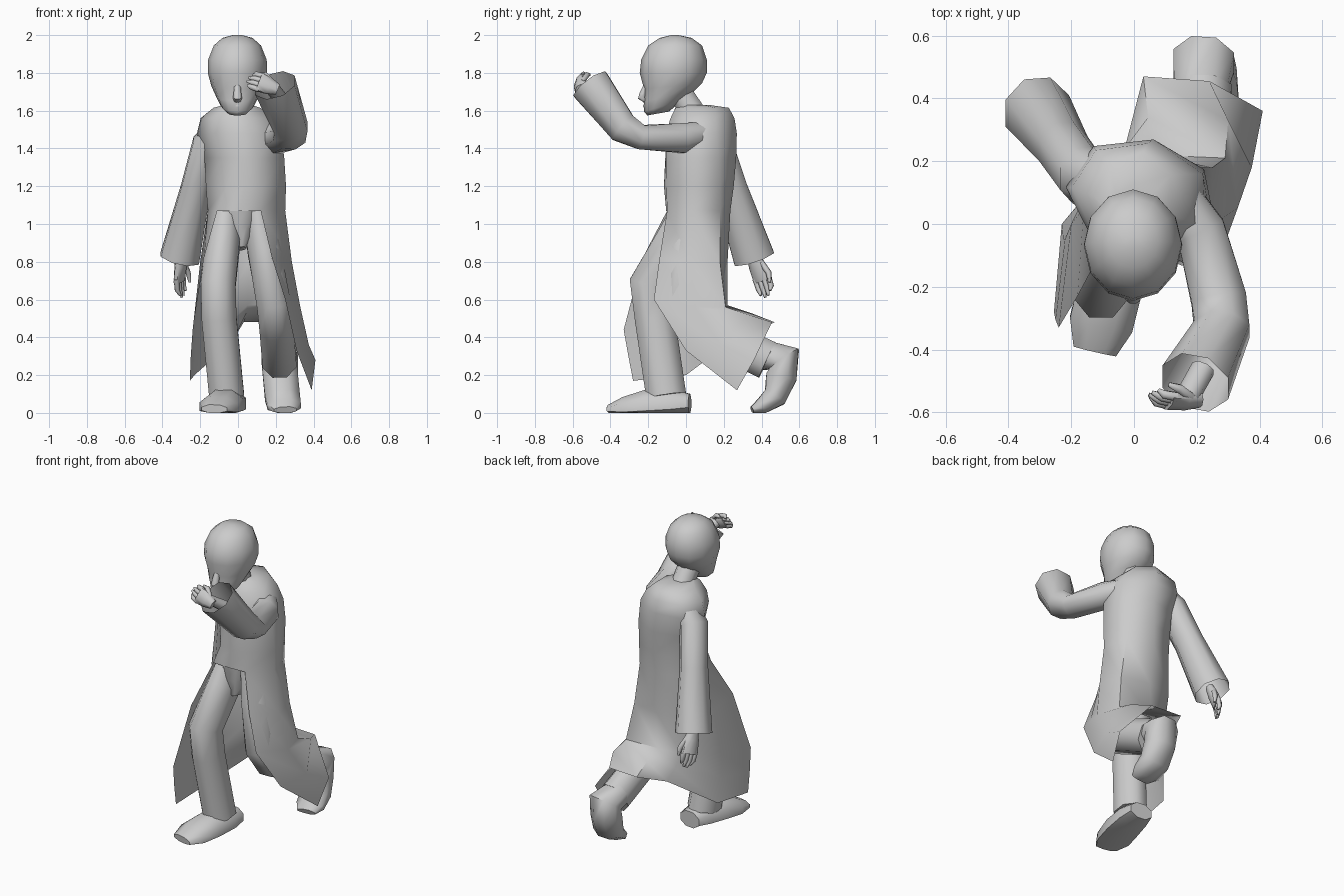
import bpy, math
from mathutils import Vector as V


def loft(name, rings, closed=True, cap=(True, True), floor=False):
    """Skin a list of equal-length point rings."""
    n = len(rings[0])
    verts = [V(p) for r in rings for p in r]
    if floor:
        for p in verts:
            p.z = max(p.z, 0.0)
    faces = []
    for i in range(len(rings) - 1):
        for j in range(n if closed else n - 1):
            k = (j + 1) % n
            faces.append((i*n + j, i*n + k, (i+1)*n + k, (i+1)*n + j))
    if closed and cap[0]:
        faces.append(tuple(reversed(range(n))))
    if closed and cap[1]:
        faces.append(tuple(range((len(rings)-1)*n, len(rings)*n)))
    me = bpy.data.meshes.new(name)
    me.from_pydata(verts, [], faces)
    ob = bpy.data.objects.new(name, me)
    bpy.context.collection.objects.link(ob)
    return ob


def oval(cx, cy, z, rx, ry, angles, turn=0.0, tilt=0.0):
    """Horizontal oval ring, turned about z and tilted in y."""
    out = []
    for deg in angles:
        a = math.radians(deg)
        x, y = rx * math.cos(a), ry * math.sin(a)
        c, s = math.cos(turn), math.sin(turn)
        out.append((cx + x*c - y*s, cy + x*s + y*c, z + tilt * y))
    return out


def tube(name, path, side, n=8, cap=(True, True), floor=False):
    """Limb along path points (x, y, z, width, depth); side = width axis."""
    pts = [V(p[:3]) for p in path]
    rings = []
    for i, p in enumerate(pts):
        t = V((0, 0, 0))
        if i > 0:
            t += (p - pts[i-1]).normalized()
        if i < len(pts) - 1:
            t += (pts[i+1] - p).normalized()
        t.normalize()
        u = V(side)
        u = (u - t * u.dot(t)).normalized()
        w = t.cross(u)
        rings.append([p + u * path[i][3] * math.cos(2*math.pi*(j+.5)/n)
                      + w * path[i][4] * math.sin(2*math.pi*(j+.5)/n) for j in range(n)])
    return loft(name, rings, True, cap, floor)


def hand(name, wrist, direction, lateral, length):
    """Palm, four slim fingers and a thumb."""
    w, d, l = V(wrist), V(direction).normalized(), V(lateral)
    l = (l - d * l.dot(d)).normalized()
    nrm = d.cross(l)
    at = lambda a, b, c=0: tuple(w + d*a*length + l*b + nrm*c)
    tube(name + "_palm", [at(-.15, 0) + (.03, .025), at(.2, 0) + (.048, .03),
                          at(.6, 0) + (.055, .024)], l, 8)
    for i in range(4):
        b = (i - 1.5) * .026
        end = (.92, 1, .98, .88)[i]
        tube(f"{name}_finger_{i+1}", [at(.5, b) + (.016, .016), at(.78, b*.98, .01) + (.015, .015),
                                      at(end, b*.8, .028) + (.007, .007)], l, 6)
    tube(name + "_thumb", [at(.15, .03) + (.016, .016), at(.45, .058, .02) + (.016, .016),
                           at(.68, .052, .038) + (.008, .008)], l, 6)


# Head: tilted ovals from jaw to crown (front y, back y, z, half width, tilt)
head = [(-.205, -.09, 1.585, .05, .18), (-.222, -.02, 1.625, .088, .3), (-.224, .04, 1.675, .113, .2),
        (-.222, .085, 1.73, .138, .1), (-.245, .11, 1.80, .157, 0), (-.237, .11, 1.87, .155, 0),
        (-.20, .085, 1.945, .125, 0), (-.14, .03, 1.985, .08, 0), (-.08, -.04, 2.0, .025, 0)]
round12 = [30 * i for i in range(12)]
loft("head", [oval(-.003, (f+b)/2, z, w, (b-f)/2, round12, 0, t) for f, b, z, w, t in head])
# Facial features
tube("nose", [(-.003, -.205, 1.75, .016, .012), (-.003, -.228, 1.69, .022, .02),
              (-.003, -.234, 1.668, .026, .022), (-.003, -.215, 1.65, .018, .01)], (1, 0, 0), 8)
tube("lips", [(-.035, -.2, 1.625, .008, .006), (-.003, -.217, 1.625, .015, .01),
              (.029, -.2, 1.625, .008, .006)], (0, 0, 1), 6)
tube("neck", [(0, .07, 1.52, .085, .085), (0, .02, 1.62, .068, .068), (-.005, -.03, 1.69, .07, .07)], (1, 0, 0))

# Coat skirt: open sheets running from one front edge round the back to the other
skirt = [
    [(.12, -.10, 1.07), (.25, .02, 1.07), (.21, .18, 1.07), (.04, .235, 1.07), (-.11, .19, 1.07), (-.16, .05, 1.07), (-.11, -.1, 1.07)],
    [(.18, -.14, .82), (.285, .02, .8), (.25, .18, .8), (.06, .22, .8), (-.11, .19, .8), (-.2, 0, .8), (-.18, -.23, .82)],
    [(.25, -.17, .6), (.33, .05, .56), (.29, .21, .56), (.05, .22, .57), (-.09, .17, .55), (-.22, -.05, .5), (-.24, -.33, .44)],
    [(.31, 0, .33), (.375, .18, .36), (.3, .33, .52), (.045, .34, .53), (-.06, .2, .46), (-.225, -.05, .34), (-.25, -.305, .3)],
    [(.39, .27, .12), (.41, .36, .28), (.24, .455, .48), (.03, .47, .48), (-.03, .24, .38), (-.23, 0, .2), (-.255, -.28, .17)],
]
coat = loft("coat", skirt, closed=False)

# Coat body: twisted ovals (cx, cy, z, rx, ry, turn) rising from the skirt's top edge
body = [(.045, .068, 1.2, .216, .185, -.05), (.04, .078, 1.35, .218, .19, -.15),
        (.015, .085, 1.48, .235, .19, -.25), (.0, .09, 1.56, .2, .172, -.25),
        (.0, .085, 1.615, .13, .145, -.2), (.0, .04, 1.63, .075, .085, 0)]
columns = (-65, -12, 40, 90, 140, 188, 243, 270)
upper = loft("coat_body", [skirt[0] + [(.01, -.105, 1.07)]] +
             [oval(x, y, z, a, b, columns, t) for x, y, z, a, b, t in body], cap=(False, True))
for ob in (upper, coat):
    ob.select_set(True)
bpy.context.view_layer.objects.active = coat
bpy.ops.object.join()
bpy.ops.object.mode_set(mode='EDIT')
bpy.ops.mesh.select_all(action='SELECT')
bpy.ops.mesh.remove_doubles(threshold=.001)
bpy.ops.object.mode_set(mode='OBJECT')

# Sleeves: one raised in front of the face, one hanging back
tube("raised_sleeve", [(.13, .09, 1.475, .08, .07), (.212, -.02, 1.455, .085, .085), (.27, -.24, 1.46, .095, .07),
                       (.28, -.335, 1.51, .095, .09), (.195, -.505, 1.735, .118, .115)], (1, 0, 0), 8, (True, False))
tube("hanging_sleeve", [(-.09, .12, 1.52, .06, .08), (-.165, .155, 1.42, .083, .1), (-.225, .24, 1.18, .085, .095),
                        (-.308, .36, .82, .112, .118)], (1, 0, 0), 8, (True, False))
tube("raised_wrist", [(.22, -.46, 1.67, .04, .035), (.17, -.55, 1.735, .04, .03)], (1, 0, 0))
hand("raised_hand", (.19, -.56, 1.72), (-.9, -.04, .36), (.1, .3, .9), .145)
hand("hanging_hand", (-.30, .36, .82), (-.08, .36, -.9), (.45, .85, .3), .215)

# Trousers
tube("trouser_hips", [(.005, .03, 1.07, .135, .138), (.012, .02, .97, .085, .125), (.02, .01, .87, .025, .1)], (1, 0, 0))
tube("front_trouser_leg", [(-.06, .05, 1.06, .08, .135), (-.078, -.04, .9, .095, .135), (-.105, -.185, .68, .1, .125),
                           (-.1, -.165, .5, .1, .115), (-.06, -.105, .09, .1, .115)], (1, 0, 0))
tube("rear_trouser_leg", [(.1, .05, 1.06, .08, .135), (.14, .01, .85, .095, .135), (.19, -.03, .58, .098, .115),
                          (.205, .05, .46, .098, .11), (.22, .43, .28, .098, .112)], (1, 0, 0))

# Shoes
tube("front_shoe", [(-.04, .02, .05, .08, .055), (-.05, -.07, .05, .1, .08), (-.075, -.2, .045, .11, .085),
                    (-.105, -.32, .03, .11, .06), (-.125, -.405, .02, .075, .025)], (1, 0, 0), 8, floor=True)
tube("rear_shoe", [(.21, .42, .305, .09, .085), (.222, .52, .285, .105, .1), (.225, .505, .19, .1, .088),
                   (.235, .47, .085, .1, .068), (.245, .40, .035, .095, .045), (.25, .35, .015, .065, .02)],
     (1, 0, 0), 8, floor=True)

# Smooth shading with sharp creases kept
for ob in bpy.context.collection.objects:
    ob.select_set(True)
    bpy.context.view_layer.objects.active = ob
bpy.ops.object.mode_set(mode='EDIT')
bpy.ops.mesh.select_all(action='SELECT')
bpy.ops.mesh.normals_make_consistent(inside=False)
bpy.ops.object.mode_set(mode='OBJECT')
bpy.ops.object.shade_smooth_by_angle(angle=math.radians(62))
